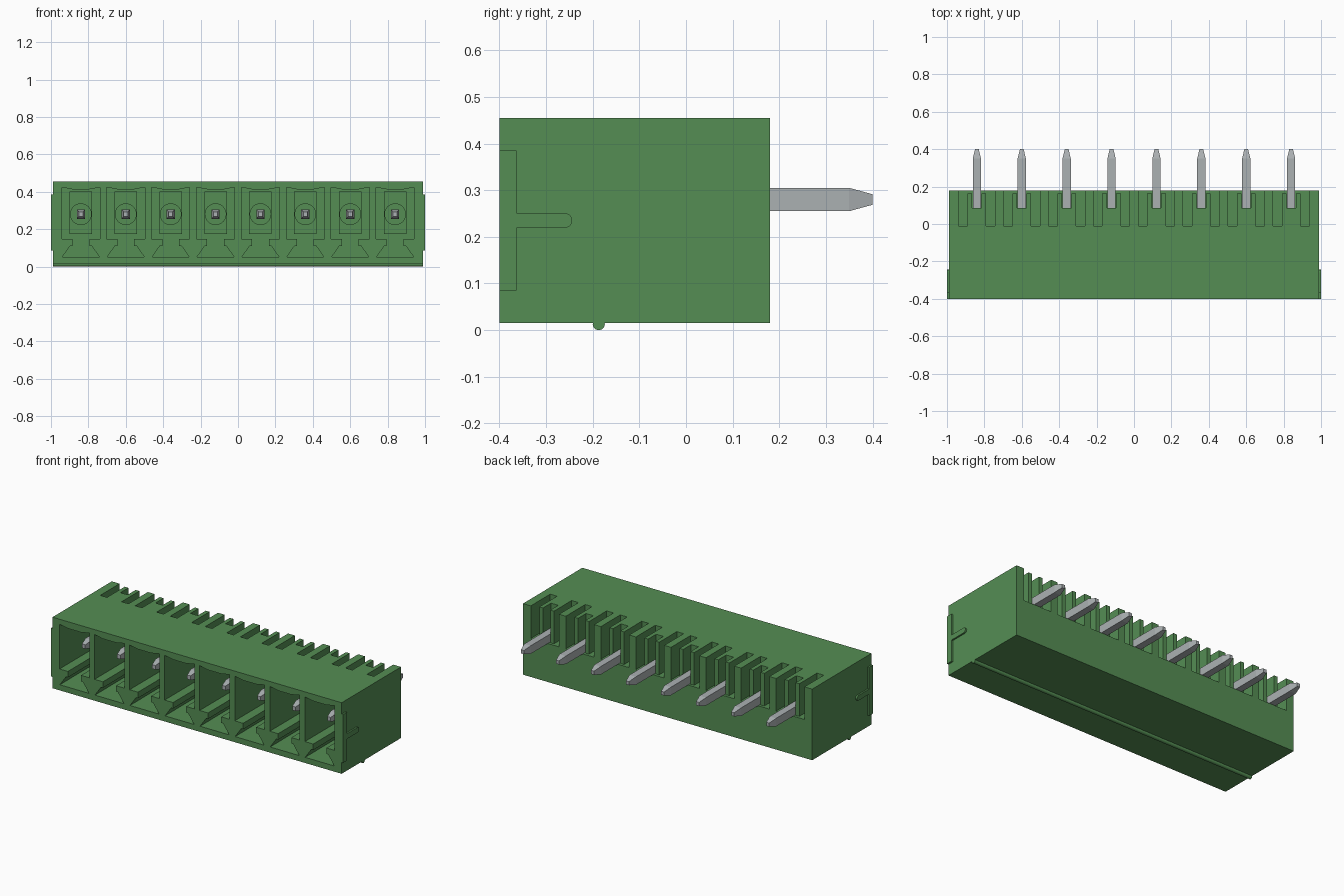
import bpy, bmesh, math
from mathutils import Vector

if "Cube" in bpy.data.objects:
    bpy.data.objects.remove(bpy.data.objects["Cube"], do_unlink=True)


def material(name, rgb):
    m = bpy.data.materials.new(name)
    m.use_nodes = True
    m.diffuse_color = (*rgb, 1)
    m.node_tree.nodes["Principled BSDF"].inputs["Base Color"].default_value = (*rgb, 1)
    return m


GREEN = material("green plastic", (0.09, 0.27, 0.088))
METAL = material("tinned metal", (0.41, 0.44, 0.45))
PITCH = 0.24
PIN_X = [(i - 3.5) * PITCH for i in range(8)]
PIN_Z = 0.28
FLOOR_Y = -0.04


def finish(bm, name, mat):
    bmesh.ops.recalc_face_normals(bm, faces=bm.faces)
    mesh = bpy.data.meshes.new(name)
    bm.to_mesh(mesh)
    bm.free()
    mesh.materials.append(mat)
    obj = bpy.data.objects.new(name, mesh)
    bpy.context.collection.objects.link(obj)
    return obj


def prism(bm, points, direction):
    """Extrude a closed outline along a vector."""
    face = bm.faces.new([bm.verts.new(p) for p in points])
    out = bmesh.ops.extrude_face_region(bm, geom=[face])
    verts = [v for v in out["geom"] if isinstance(v, bmesh.types.BMVert)]
    bmesh.ops.translate(bm, vec=Vector(direction), verts=verts)


def box(bm, x0, x1, y0, y1, z0, z1):
    prism(bm, [(x0, y0, z0), (x1, y0, z0), (x1, y1, z0), (x0, y1, z0)], (0, 0, z1 - z0))


def mirrored(half):
    """Complete a symmetric outline from its +x half."""
    return half + [(-a, b) for a, b in reversed(half)]


# Housing block
bm = bmesh.new()
box(bm, -0.99, 0.99, -0.4, 0.18, 0.015, 0.455)
housing = finish(bm, "housing", GREEN)

# Cutters: keyed plug sockets at the front, comb shaped recesses at the back
socket = mirrored([(0.045, 0.413), (0.102, 0.424), (0.102, 0.147), (0.045, 0.147),
                   (0.045, 0.11), (0.058, 0.11), (0.1, 0.05)])
comb = mirrored([(0.025, 0.085), (0.025, 0.163), (0.05, 0.163), (0.05, -0.01),
                 (0.097, -0.01), (0.097, 0.25)])
bm = bmesh.new()
for x in PIN_X:
    prism(bm, [(x + a, -0.5, z) for a, z in socket], (0, FLOOR_Y + 0.5, 0))
    prism(bm, [(x + a, y, 0.253) for a, y in comb], (0, 0, 0.3))
cutter = finish(bm, "recess_cutter", GREEN)
cutter.hide_render = True
cut = housing.modifiers.new("recesses", 'BOOLEAN')
cut.operation = 'DIFFERENCE'
cut.solver = 'EXACT'
cut.object = cutter
bpy.context.view_layer.objects.active = housing
bpy.ops.object.modifier_apply(modifier=cut.name)
bpy.data.objects.remove(cutter, do_unlink=True)

# Raised pads and round collars on the socket floors
pads, collars = bmesh.new(), bmesh.new()
for x in PIN_X:
    box(pads, x - 0.06, x + 0.06, FLOOR_Y - 0.01, FLOOR_Y + 0.005, 0.175, 0.4)
    ring = [(x + 0.058 * math.cos(t * math.tau / 32), FLOOR_Y - 0.03,
             PIN_Z + 0.058 * math.sin(t * math.tau / 32)) for t in range(32)]
    prism(collars, ring, (0, 0.035, 0))
finish(pads, "socket_pads", GREEN)
finish(collars, "pin_collars", GREEN)

# Contact pins with tapered tips at both ends
bm = bmesh.new()
for x in PIN_X:
    rings = []
    for y, s in ((-0.31, 0.5), (-0.26, 1), (0.35, 1), (0.4, 0.45)):
        w, h = 0.022 * s, 0.025 * s
        rings.append([bm.verts.new((x + a * w, y, PIN_Z + b * h))
                      for a, b in ((-1, -1), (1, -1), (1, 1), (-1, 1))])
    for lower, upper in zip(rings, rings[1:]):
        for i in range(4):
            j = (i + 1) % 4
            bm.faces.new((lower[i], lower[j], upper[j], upper[i]))
    bm.faces.new(rings[0])
    bm.faces.new(rings[-1])
finish(bm, "contact_pins", METAL)

# End keys: a thin upright strip with a round-ended arm on each side
arm = [(-0.26 + 0.016 * math.cos(a), 0.235 + 0.016 * math.sin(a))
       for a in (math.pi * (k / 10 - 0.5) for k in range(11))]
outline = [(-0.4, 0.085), (-0.363, 0.085), (-0.363, 0.219), *arm,
           (-0.363, 0.251), (-0.363, 0.385), (-0.4, 0.385)]
for side, name in ((1, "left_end_key"), (-1, "right_end_key")):
    bm = bmesh.new()
    prism(bm, [(side * 0.985, y, z) for y, z in outline], (side * 0.015, 0, 0))
    finish(bm, name, GREEN)

# Round rib along the underside
bm = bmesh.new()
prism(bm, [(-0.99, -0.187 + 0.013 * math.cos(t * math.tau / 24),
            0.013 + 0.013 * math.sin(t * math.tau / 24)) for t in range(24)], (1.98, 0, 0))
rib = finish(bm, "bottom_rib", GREEN)

# Smooth only the round parts
for name in ("bottom_rib", "pin_collars"):
    obj = bpy.data.objects[name]
    bpy.ops.object.select_all(action='DESELECT')
    obj.select_set(True)
    bpy.context.view_layer.objects.active = obj
    bpy.ops.object.shade_smooth_by_angle(angle=math.radians(35))
